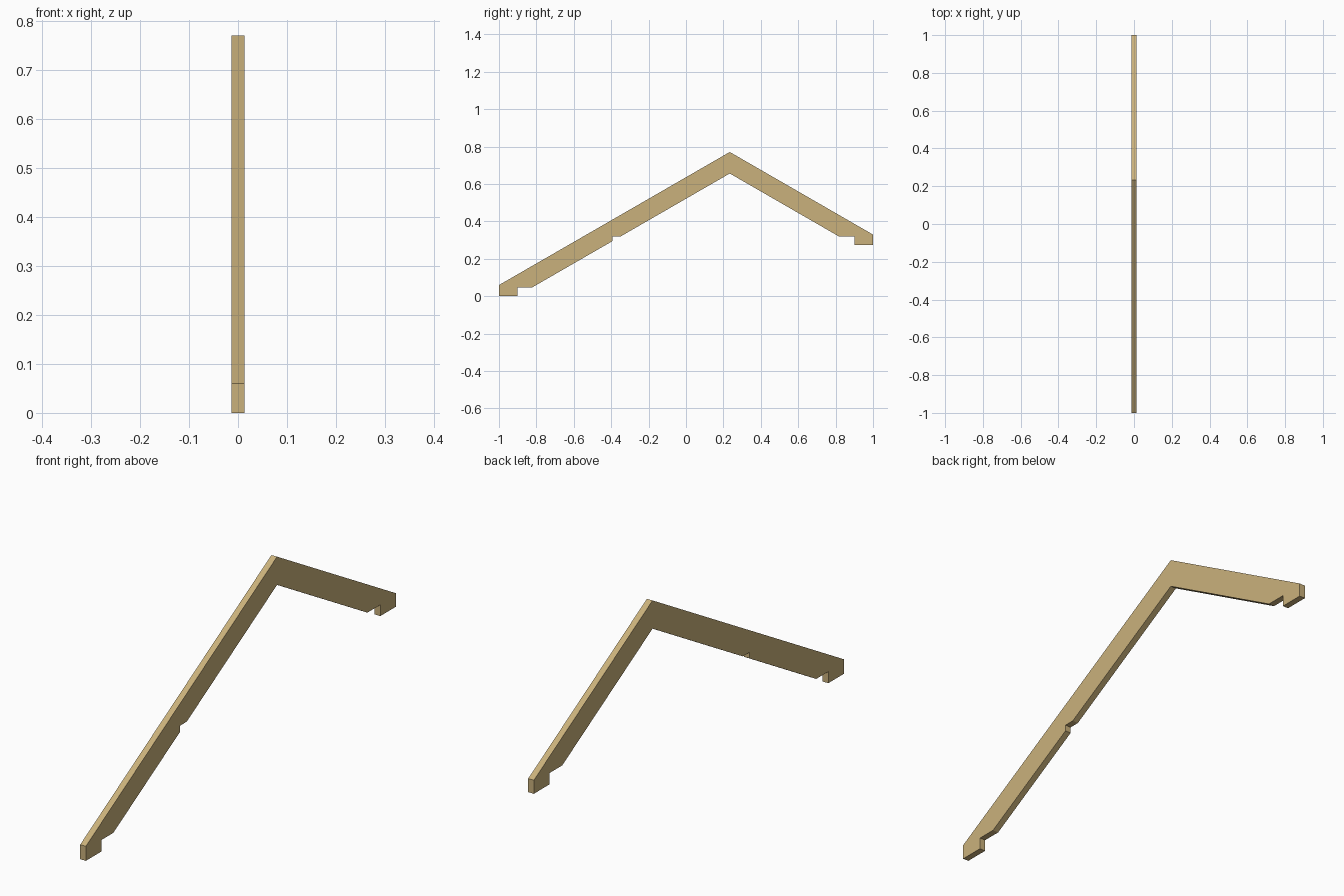
import bpy
import bmesh

if "Cube" in bpy.data.objects:
    bpy.data.objects.remove(bpy.data.objects["Cube"])

HALF_WIDTH = 0.0128
SLOPE = 0.5765           # 30 degree pitch
RIDGE_Y = 0.234
RIDGE_TOP, RIDGE_UNDER = 0.771, 0.656


def top(y):
    return RIDGE_TOP - SLOPE * abs(y - RIDGE_Y)


def under(y):
    return RIDGE_UNDER - SLOPE * abs(y - RIDGE_Y)


def under_y(z, side):
    """Where the underside reaches height z, in front (-1) or behind (1)."""
    return RIDGE_Y + side * (RIDGE_UNDER - z) / SLOPE


# Side profile: long front rafter, ridge, short back rafter, with seat notches
profile = [
    (-1.0, 0.0), (-0.9, 0.0), (-0.9, 0.047), (under_y(0.047, -1), 0.047),
    (-0.392, under(-0.392)), (-0.392, 0.32), (under_y(0.32, -1), 0.32),
    (RIDGE_Y, RIDGE_UNDER),
    (under_y(0.32, 1), 0.32), (0.9, 0.32), (0.9, 0.274), (1.0, 0.274),
    (1.0, top(1.0)), (RIDGE_Y, RIDGE_TOP), (-1.0, top(-1.0)),
]

wood = bpy.data.materials.new("light wood")
wood.diffuse_color = (0.59, 0.44, 0.20, 1.0)
wood.use_nodes = True
wood.node_tree.nodes["Principled BSDF"].inputs["Base Color"].default_value = wood.diffuse_color

# Extrude the profile across the beam's thickness
bm = bmesh.new()
face = bm.faces.new([bm.verts.new((-HALF_WIDTH, y, z)) for y, z in profile])
grown = bmesh.ops.extrude_face_region(bm, geom=[face], use_keep_orig=True)
verts = [g for g in grown["geom"] if isinstance(g, bmesh.types.BMVert)]
bmesh.ops.translate(bm, verts=verts, vec=(2 * HALF_WIDTH, 0, 0))
bmesh.ops.triangulate(bm, faces=[f for f in bm.faces if len(f.verts) > 4])
bmesh.ops.recalc_face_normals(bm, faces=bm.faces)

mesh = bpy.data.meshes.new("roof_rafter")
bm.to_mesh(mesh)
bm.free()
mesh.materials.append(wood)
rafter = bpy.data.objects.new("roof_rafter", mesh)
bpy.context.collection.objects.link(rafter)
